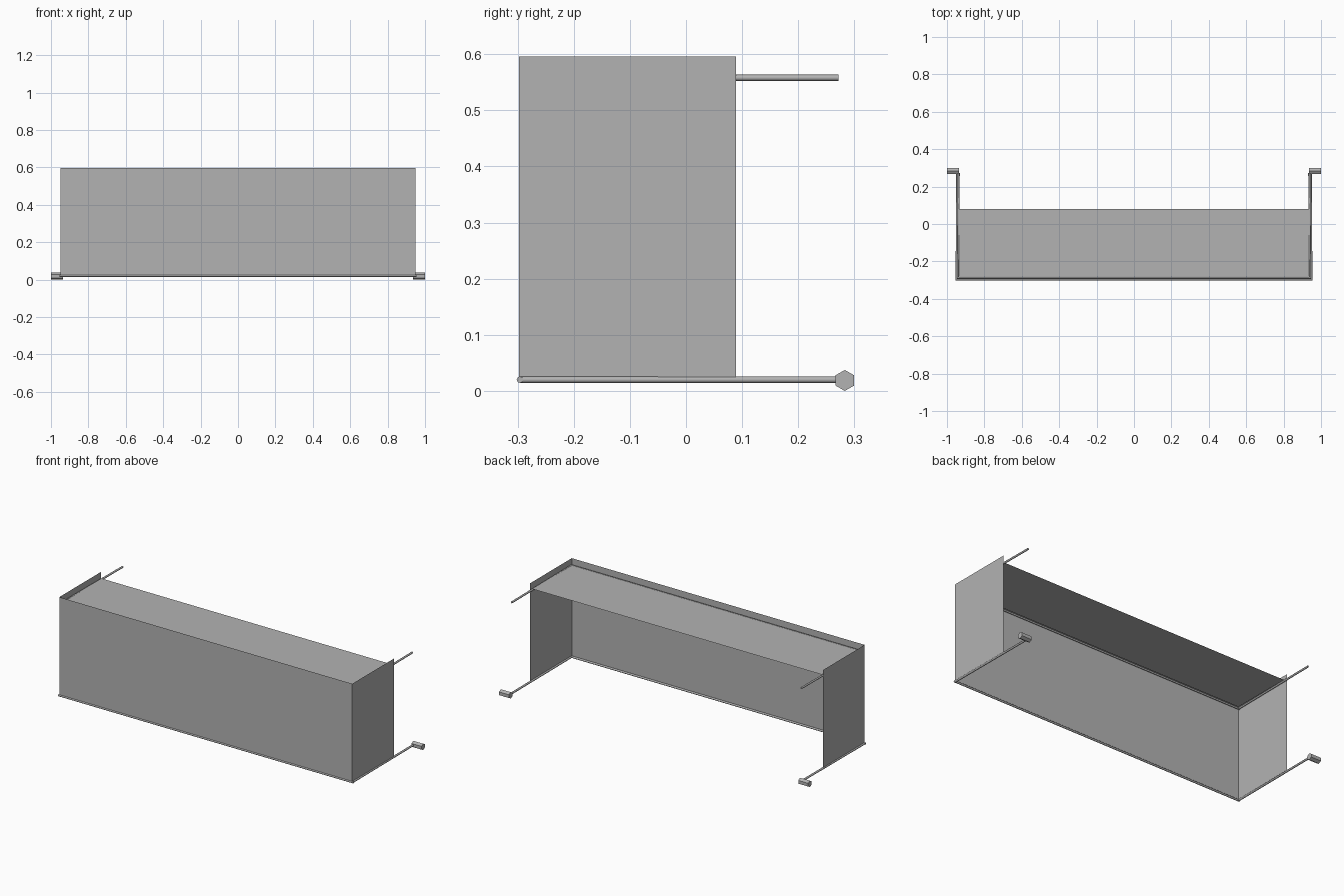
import bpy, bmesh, math
from mathutils import Vector, Matrix

cube = bpy.data.objects.get("Cube")
if cube:
    bpy.data.objects.remove(cube, do_unlink=True)

grey = bpy.data.materials.new("plain grey")
grey.use_nodes = True
colour = (0.45, 0.45, 0.45, 1)
grey.diffuse_color = colour
grey.node_tree.nodes["Principled BSDF"].inputs["Base Color"].default_value = colour


def finish(name, bm, smooth=False):
    mesh = bpy.data.meshes.new(name)
    bm.to_mesh(mesh)
    bm.free()
    mesh.materials.append(grey)
    obj = bpy.data.objects.new(name, mesh)
    bpy.context.collection.objects.link(obj)
    if smooth:
        bpy.ops.object.select_all(action='DESELECT')
        obj.select_set(True)
        bpy.context.view_layer.objects.active = obj
        bpy.ops.object.shade_smooth_by_angle(angle=math.radians(50))
    return obj


def add_bar(bm, a, b, radius, sides, turn=0.0):
    """Capped prism between two points."""
    a, b = Vector(a), Vector(b)
    axis = b - a
    place = (Matrix.Translation((a + b) / 2)
             @ axis.to_track_quat('Z', 'Y').to_matrix().to_4x4()
             @ Matrix.Rotation(turn, 4, 'Z'))
    bmesh.ops.create_cone(bm, cap_ends=True, segments=sides, radius1=radius,
                          radius2=radius, depth=axis.length, matrix=place)


def u_rod(name, x_front, x_back, y_front, y_back, z, radius):
    """Rod bent into a U: one front run and two arms reaching back."""
    bm = bmesh.new()
    add_bar(bm, (-x_front - radius, y_front, z), (x_front + radius, y_front, z), radius, 8)
    for side in (-1, 1):
        add_bar(bm, (side * x_front, y_front, z), (side * x_back, y_back, z), radius, 8)
    return finish(name, bm, True)


# Sheet wrapped around the front and both sides
bm = bmesh.new()
outline = [(-0.948, 0.089), (-0.948, -0.298), (0.948, -0.298), (0.948, 0.089)]
columns = [[bm.verts.new((x, y, z)) for z in (0.02, 0.596)] for x, y in outline]
for p, q in zip(columns, columns[1:]):
    bm.faces.new((p[0], q[0], q[1], p[1]))
finish("wrap_panel", bm)

# Flat shelf resting on the upper rod
bm = bmesh.new()
corners = [(-0.936, -0.282), (0.936, -0.282), (0.936, 0.08), (-0.936, 0.08)]
bm.faces.new([bm.verts.new((x, y, 0.563)) for x, y in corners])
finish("shelf", bm)

# Upper and lower support rods
u_rod("upper_rod", 0.942, 0.937, -0.288, 0.272, 0.558, 0.0055)
u_rod("lower_rod", 0.948, 0.945, -0.296, 0.283, 0.02, 0.0058)

# Hexagonal pivots at the ends of the lower rod
for side, label in ((1, "left"), (-1, "right")):
    bm = bmesh.new()
    add_bar(bm, (side * 0.936, 0.283, 0.0187), (side * 1.0, 0.283, 0.0187),
            0.0187, 6)
    # Stand the hexagon on a corner
    top = max(v.co.z for v in bm.verts)
    if top < 0.036:
        bmesh.ops.rotate(bm, verts=bm.verts, cent=(0, 0.283, 0.0187),
                         matrix=Matrix.Rotation(math.radians(30), 3, 'X'))
    finish(label + "_pivot", bm)
